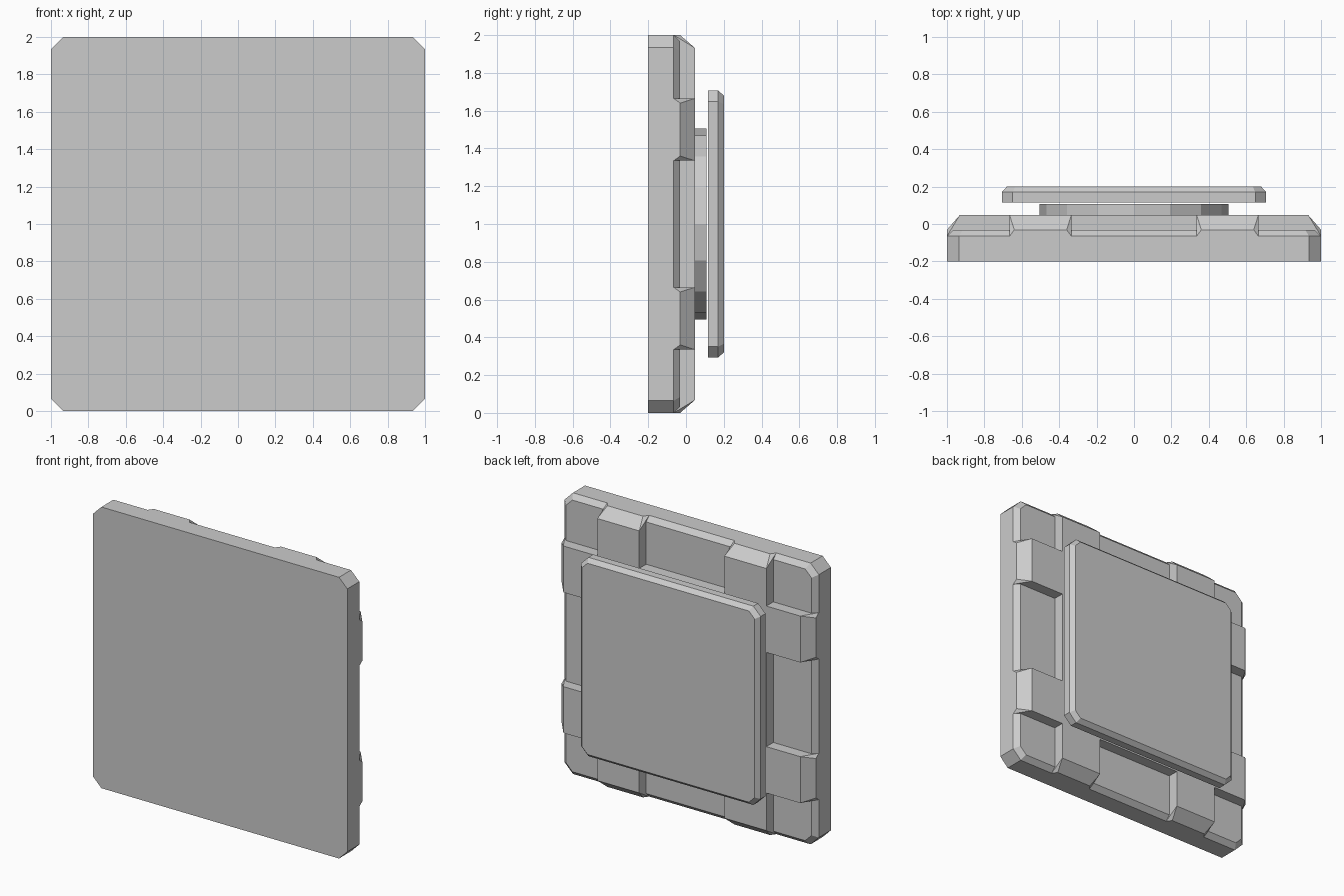
import bpy, bmesh, math
from mathutils import Matrix, Vector

if "Cube" in bpy.data.objects:
    bpy.data.objects.remove(bpy.data.objects["Cube"])


def hull(name, points):
    """Convex solid around the given points."""
    bm = bmesh.new()
    for p in points:
        bm.verts.new(p)
    res = bmesh.ops.convex_hull(bm, input=bm.verts)
    loose = [v for v in bm.verts if not v.link_faces]
    bmesh.ops.delete(bm, geom=loose, context='VERTS')
    bmesh.ops.dissolve_limit(bm, angle_limit=0.01, verts=bm.verts, edges=bm.edges)
    bmesh.ops.recalc_face_normals(bm, faces=bm.faces)
    me = bpy.data.meshes.new(name)
    bm.to_mesh(me)
    bm.free()
    ob = bpy.data.objects.new(name, me)
    bpy.context.collection.objects.link(ob)
    return ob


def cut_square(half, corner, y):
    """Square outline with clipped corners, centred on z = 1."""
    c = half - corner
    return [(sx * a, y, 1 + sz * b) for sx in (-1, 1) for sz in (-1, 1)
            for a, b in ((half, c), (c, half))]


def union(target, other):
    mod = target.modifiers.new("union", 'BOOLEAN')
    mod.operation = 'UNION'
    mod.solver = 'EXACT'
    mod.object = other
    bpy.context.view_layer.objects.active = target
    bpy.ops.object.modifier_apply(modifier=mod.name)
    bpy.data.objects.remove(other)


# Base plate with bevelled rear rim
plate = hull("base_plate", cut_square(1, 0.065, -0.2) + cut_square(1, 0.065, -0.065)
             + cut_square(0.966, 0.05, -0.031))

# Raised central field
union(plate, hull("raised_field", [(x, y, 1 + z) for x in (-0.665, 0.665)
                                   for z in (-0.665, 0.665) for y in (-0.12, 0.047)]))

# Eight raised teeth, two along each edge (y height, inset from the rim)
for k in range(4):
    turn = Matrix.Translation((0, 0, 1)) @ Matrix.Rotation(k * math.pi / 2, 4, 'Y')
    for cx in (-0.5, 0.5):
        pts = [turn @ Vector((cx + s * w, y, 1 - d)) for s in (-1, 1)
               for w, y, d in ((0.165, -0.065, 0), (0.14, -0.031, 0), (0.165, 0.047, 0.068),
                               (0.165, 0.047, 0.4), (0.165, -0.12, 0.4))]
        union(plate, hull("tooth", pts))

# Round spacer between plate and pad
disc = [(0.506 * math.cos(i * math.pi / 8), y, 1 + 0.506 * math.sin(i * math.pi / 8))
        for i in range(16) for y in (0.047, 0.108)]
hull("round_spacer", disc)

# Rear pad with bevelled edge
hull("rear_pad", cut_square(0.707, 0.058, 0.116) + cut_square(0.707, 0.058, 0.17)
     + cut_square(0.68, 0.045, 0.2))
